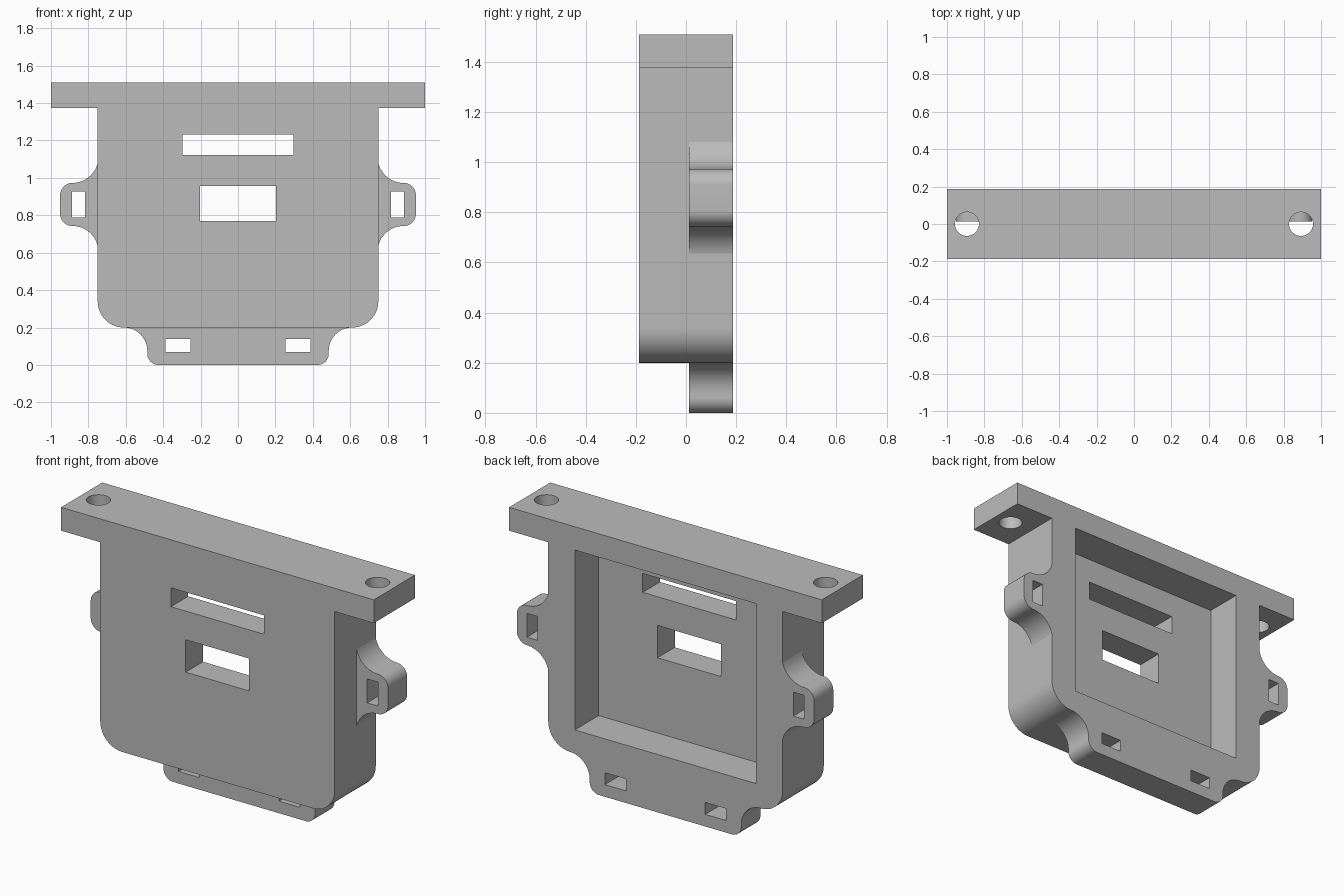
import bpy
import bmesh
from math import cos, sin, radians

if "Cube" in bpy.data.objects:
    bpy.data.objects.remove(bpy.data.objects["Cube"], do_unlink=True)

FRONT, BACK = -0.1875, 0.1875   # full depth of the bracket
TAB_FRONT = 0.0125              # tabs fill only the rear half
EAR_Z = 0.858

grey = bpy.data.materials.new("plain grey")
grey.use_nodes = True
grey.diffuse_color = (0.5, 0.5, 0.5, 1)
grey.node_tree.nodes["Principled BSDF"].inputs["Base Color"].default_value = (0.5, 0.5, 0.5, 1)


def arc(cx, cz, r, start, end, steps=14):
    """Points along a circular arc, angles in degrees."""
    angles = [radians(start + (end - start) * i / steps) for i in range(steps + 1)]
    return [(cx + r * cos(a), cz + r * sin(a)) for a in angles]


def mirror_x(half):
    """Complete a symmetric outline from its right half."""
    return half + [(-x, z) for x, z in reversed(half)]


def add_object(name, bm):
    bmesh.ops.recalc_face_normals(bm, faces=bm.faces)
    mesh = bpy.data.meshes.new(name)
    bm.to_mesh(mesh)
    bm.free()
    mesh.materials.append(grey)
    obj = bpy.data.objects.new(name, mesh)
    bpy.context.collection.objects.link(obj)
    return obj


def extrude_profile(name, outline, y0, y1):
    bm = bmesh.new()
    face = bm.faces.new([bm.verts.new((x, y0, z)) for x, z in outline])
    result = bmesh.ops.extrude_face_region(bm, geom=[face])
    verts = [v for v in result["geom"] if isinstance(v, bmesh.types.BMVert)]
    bmesh.ops.translate(bm, verts=verts, vec=(0, y1 - y0, 0))
    return add_object(name, bm)


def box(x0, x1, z0, z1, y0=-0.4, y1=0.4):
    return extrude_profile("cutter", [(x0, z0), (x1, z0), (x1, z1), (x0, z1)], y0, y1)


def upright_cylinder(x, r):
    bm = bmesh.new()
    bmesh.ops.create_cone(bm, cap_ends=True, segments=48, radius1=r, radius2=r, depth=0.4)
    bmesh.ops.translate(bm, verts=bm.verts, vec=(x, 0, 1.44))
    return add_object("cutter", bm)


def select_only(obj):
    bpy.ops.object.select_all(action='DESELECT')
    obj.select_set(True)
    bpy.context.view_layer.objects.active = obj


def cut(obj, cutters):
    for cutter in cutters:
        select_only(obj)
        mod = obj.modifiers.new("cut", 'BOOLEAN')
        mod.operation = 'DIFFERENCE'
        mod.solver = 'EXACT'
        mod.object = cutter
        bpy.ops.object.modifier_apply(modifier=mod.name)
        bpy.data.objects.remove(cutter, do_unlink=True)
    select_only(obj)
    bpy.ops.object.shade_smooth_by_angle(angle=radians(30))


# Main housing with its top mounting flange
half = [(1, 1.51), (1, 1.375), (0.75, 1.375)] + arc(0.61, 0.34, 0.14, 0, -90)
housing = extrude_profile("housing", mirror_x(half), FRONT, BACK)
cut(housing, [
    box(-0.58, 0.58, 0.335, 1.375, -0.03, 0.4),   # rear pocket
    box(-0.298, 0.298, 1.123, 1.232),             # upper slot
    box(-0.203, 0.203, 0.77, 0.957),              # lower window
    upright_cylinder(-0.893, 0.064),              # flange screw holes
    upright_cylinder(0.893, 0.064),
])

# Bottom strap tab with flared shoulders
half = arc(0.61, 0.075, 0.125, 90, 180) + arc(0.425, 0.06, 0.06, 0, -90)
bottom_tab = extrude_profile("bottom_tab", mirror_x(half), TAB_FRONT, BACK)
cut(bottom_tab, [box(x, x + 0.134, 0.07, 0.139) for x in (-0.388, 0.254)])

# Side strap ears with flared roots
upper = arc(0.886, 0.255, 0.14, 193.7, 270) + arc(0.886, 0.05, 0.065, 90, 0)
ear = upper + [(x, -z) for x, z in reversed(upper)]
for name, side in (("left_ear", 1), ("right_ear", -1)):
    outline = [(side * x, EAR_Z + z) for x, z in ear]
    obj = extrude_profile(name, outline, TAB_FRONT, BACK)
    x0, x1 = sorted((side * 0.818, side * 0.887))
    cut(obj, [box(x0, x1, EAR_Z - 0.069, EAR_Z + 0.069)])
